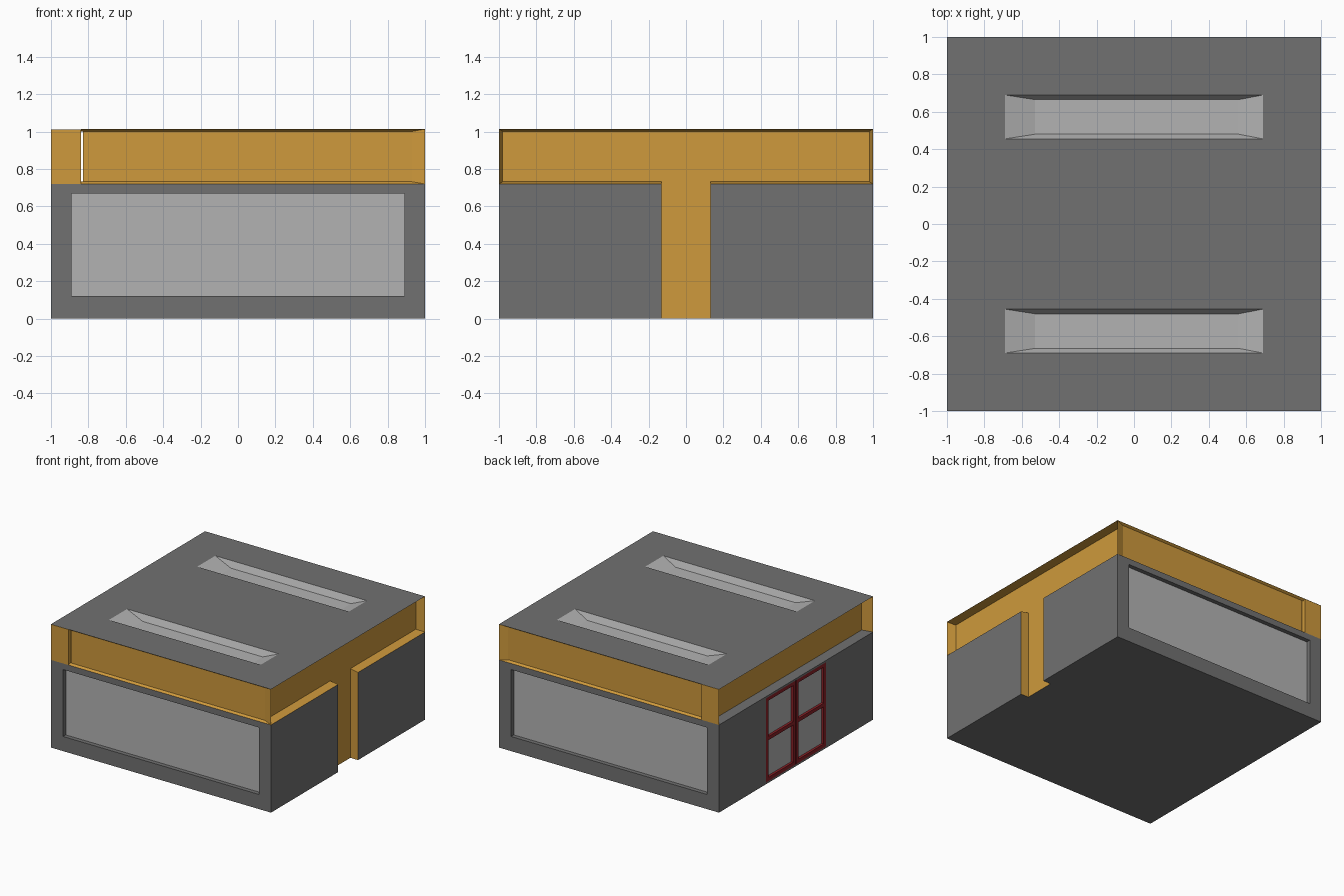
import bpy, bmesh

if "Cube" in bpy.data.objects:
    bpy.data.objects.remove(bpy.data.objects["Cube"])

H, MID, LIP = 1.013, 0.72, 0.012      # roof height, base height, lip slope


def material(name, r, g, b):
    m = bpy.data.materials.new(name)
    m.diffuse_color = (r, g, b, 1)
    m.use_nodes = True
    m.node_tree.nodes["Principled BSDF"].inputs["Base Color"].default_value = m.diffuse_color
    return m


DARK = material("dark_grey", 0.165, 0.165, 0.165)
GLASS = material("light_grey", 0.45, 0.45, 0.45)
ORANGE = material("orange", 0.62, 0.32, 0.045)
RED = material("red", 0.25, 0.015, 0.02)


def finish(name, bm, mat):
    bmesh.ops.remove_doubles(bm, verts=bm.verts, dist=1e-5)
    me = bpy.data.meshes.new(name)
    bm.to_mesh(me)
    bm.free()
    ob = bpy.data.objects.new(name, me)
    bpy.context.collection.objects.link(ob)
    me.materials.append(mat)
    return ob


def add_face(bm, *pts):
    return bm.faces.new([bm.verts.new(p) for p in pts])


def add_box(bm, x0, x1, y0, y1, z0, z1):
    geo = bmesh.ops.create_cube(bm, size=1)["verts"]
    for v in geo:
        v.co.x = x1 if v.co.x > 0 else x0
        v.co.y = y1 if v.co.y > 0 else y0
        v.co.z = z1 if v.co.z > 0 else z0


def box(name, mat, *dims):
    bm = bmesh.new()
    add_box(bm, *dims)
    return finish(name, bm, mat)


# Base storey: plan with a slot in the right wall
plan = [(-1, -1), (1, -1), (1, -.13), (.93, -.13), (.93, .13), (1, .13), (1, 1), (-1, 1)]
bm = bmesh.new()
floor = add_face(bm, *[(x, y, 0) for x, y in plan])
ext = bmesh.ops.extrude_face_region(bm, geom=[floor], use_keep_orig=True)["geom"]
for e in ext:
    if isinstance(e, bmesh.types.BMVert):
        e.co.z = MID
bmesh.ops.recalc_face_normals(bm, faces=bm.faces)
base = finish("base_storey", bm, DARK)
base.data.materials.append(ORANGE)

# Window and door pockets
cutters = [box("front_cutter", DARK, -.89, .89, -1.1, -.96, .12, .67),
           box("back_cutter", DARK, -.89, .89, .96, 1.1, .12, .67),
           box("door_cutter", DARK, -1.1, -.96, -.39, .39, .015, .705)]
bpy.context.view_layer.objects.active = base
for c in cutters:
    mod = base.modifiers.new("cut", "BOOLEAN")
    mod.object = c
    mod.solver = "EXACT"
    bpy.ops.object.modifier_apply(modifier=mod.name)
    bpy.data.objects.remove(c)
for p in base.data.polygons:
    c = p.center
    slot = c.x > .92 and abs(c.y) < .14 and abs(p.normal.z) < .5
    p.material_index = 1 if slot else 0

# Window panes
box("front_window", GLASS, -.89, .89, -.965, -.958, .12, .67)
box("back_window", GLASS, -.89, .89, .958, .965, .12, .67)

# Double door: red frame bars and grey panes
bm = bmesh.new()
w = .03
for s in (-1, 1):
    for y in (.005, .36):
        add_box(bm, -1, -.96, *sorted((s * y, s * (y + w))), .015, .705)
    for z in (.015, .35, .675):
        add_box(bm, -1, -.96, *sorted((s * .035, s * .36)), z, z + w)
finish("door_frame", bm, RED)
box("door_panes", GLASS, -.98, -.965, -.385, .385, .02, .70)

# Main upper storey: inset walls, sloped lips and thin corner fins
XL, XI, YI = -.84, .93, .98
Z0, Z1 = MID + LIP, H - LIP
bm = bmesh.new()
add_face(bm, (XI, -YI, Z0), (XI, YI, Z0), (XI, YI, Z1), (XI, -YI, Z1))
add_face(bm, (-.83, YI, Z0), (-.83, -YI, Z0), (-.83, -YI, Z1), (-.83, YI, Z1))
add_face(bm, (XI, -.13, MID), (XI, .13, MID), (XI, .13, Z0), (XI, -.13, Z0))
add_face(bm, (1, -1, H), (XI, -YI, Z1), (XI, YI, Z1), (1, 1, H))
for s in (-1, 1):
    add_face(bm, (-.83, s * YI, Z0), (XI, s * YI, Z0), (XI, s * YI, Z1), (-.83, s * YI, Z1))
    add_face(bm, (XI, s * YI, Z0), (1, s, MID), (1, s, H), (XI, s * YI, Z1))
    for zo, zi in ((MID, Z0), (H, Z1)):
        add_face(bm, (XL, s, zo), (1, s, zo), (XI, s * YI, zi), (XL, s * YI, zi))
    add_face(bm, (1, s, MID), (1, s * .13, MID), (XI, s * .13, Z0), (XI, s * YI, Z0))
    add_face(bm, (1, s * .13, MID), (XI, s * .13, Z0), (XI, s * .13, MID))
finish("upper_storey", bm, ORANGE)

# Left upper block: recessed outer face between two wings
bm = bmesh.new()
zt = H - .001
add_face(bm, (XL, -1, MID), (XL, 1, MID), (XL, 1, zt), (XL, -1, zt))
add_face(bm, (-.91, YI, MID), (-.91, -YI, MID), (-.91, -YI, Z1), (-.91, YI, Z1))
add_face(bm, (-1, 1, zt), (-.91, YI, Z1), (-.91, -YI, Z1), (-1, -1, zt))
add_face(bm, (-1, -1, zt), (XL, -1, zt), (XL, 1, zt), (-1, 1, zt))
for s in (-1, 1):
    add_face(bm, (-1, s, MID), (XL, s, MID), (XL, s, zt), (-1, s, zt))
    add_face(bm, (-1, s, MID), (-.91, s * YI, MID), (-.91, s * YI, Z1), (-1, s, zt))
finish("left_upper_block", bm, ORANGE)

# Roof sheet with two openings
xs, ys = (-1, -.69, .69, 1), (-1, -.69, -.455, .455, .69, 1)
bm = bmesh.new()
for i in range(3):
    for j in range(5):
        if i == 1 and j in (1, 3):
            continue
        add_face(bm, (xs[i], ys[j], H), (xs[i + 1], ys[j], H),
                 (xs[i + 1], ys[j + 1], H), (xs[i], ys[j + 1], H))
finish("roof", bm, DARK)

# Sunken skylights with sloping sides
for name, y0 in (("front_skylight", -.69), ("back_skylight", .455)):
    y1, d = y0 + .235, H - .05
    top = [(-.69, y0, H), (.69, y0, H), (.69, y1, H), (-.69, y1, H)]
    low = [(-.53, y0 + .025, d), (.56, y0 + .025, d), (.56, y1 - .025, d), (-.53, y1 - .025, d)]
    bm = bmesh.new()
    add_face(bm, *low)
    for i in range(4):
        k = (i + 1) % 4
        add_face(bm, top[i], top[k], low[k], low[i])
    finish(name, bm, GLASS)
